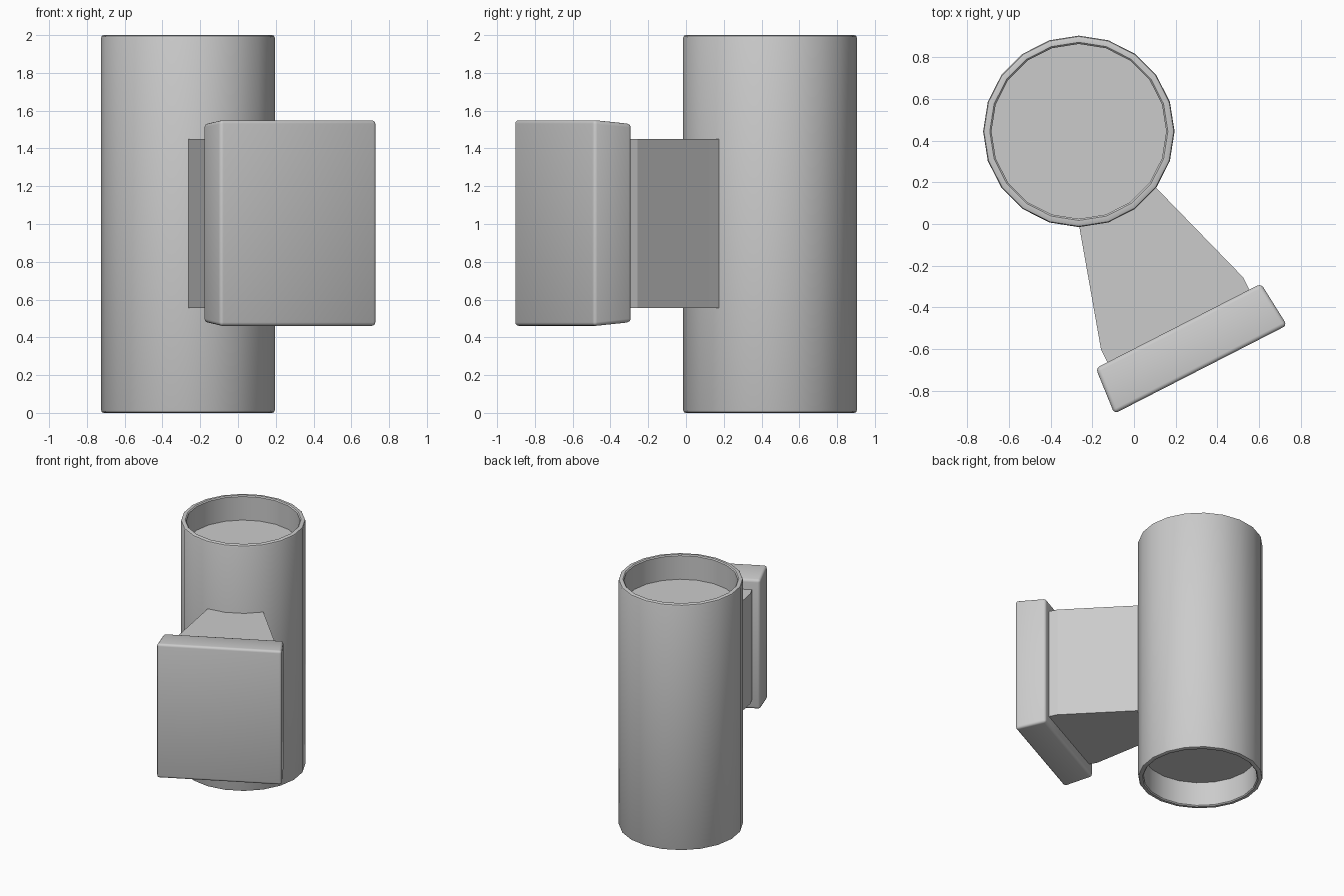
import bpy, bmesh, math

if "Cube" in bpy.data.objects:
    bpy.data.objects.remove(bpy.data.objects["Cube"])

AXIS = (-0.265, 0.445)          # cylinder centre in plan
TURN = math.radians(27.1)       # heading of the side arm


def add_object(name, bm, turn=0.0, smooth=30):
    bmesh.ops.recalc_face_normals(bm, faces=bm.faces)
    mesh = bpy.data.meshes.new(name)
    bm.to_mesh(mesh)
    bm.free()
    ob = bpy.data.objects.new(name, mesh)
    bpy.context.collection.objects.link(ob)
    ob.location = (AXIS[0], AXIS[1], 0)
    ob.rotation_euler.z = turn
    bpy.ops.object.select_all(action='DESELECT')
    ob.select_set(True)
    bpy.context.view_layer.objects.active = ob
    bpy.ops.object.shade_smooth_by_angle(angle=math.radians(smooth))
    return ob


def loft(bm, rings):
    """Skin a stack of equal-length rings and cap both ends."""
    loops = [[bm.verts.new(p) for p in ring] for ring in rings]
    n = len(loops[0])
    for a, b in zip(loops, loops[1:]):
        for i in range(n):
            j = (i + 1) % n
            bm.faces.new((a[i], a[j], b[j], b[i]))
    bm.faces.new(loops[0][::-1])
    bm.faces.new(loops[-1])


# Upright cylinder with a recessed, rimmed opening at each end
SIDES = 20
profile = [(0.42, 0.2), (0.42, 0.008), (0.428, 0.0), (0.446, 0.0),
           (0.456, 0.004), (0.46, 0.014)]
profile += [(r, 2 - z) for r, z in reversed(profile)]
bm = bmesh.new()
loft(bm, [[(r * math.cos(2 * math.pi * i / SIDES),
            r * math.sin(2 * math.pi * i / SIDES), z)
           for i in range(SIDES)] for r, z in profile])
add_object("upright_cylinder", bm)

# Flared neck, a straight prism from the cylinder to the block
half = [(0.19, -0.35), (0.207, -0.41), (0.383, -0.983), (0.383, -1.08)]
outline = half + [(-x, y) for x, y in reversed(half)]
bm = bmesh.new()
loft(bm, [[(x, y, z) for x, y in outline] for z in (0.555, 1.45)])
add_object("flared_neck", bm, TURN, 10)


# End block, slightly larger at its outer face, with rounded edges
def rect(w, h, y):
    return [(-w, y, 1.005 - h), (w, y, 1.005 - h),
            (w, y, 1.005 + h), (-w, y, 1.005 + h)]


bm = bmesh.new()
loft(bm, [rect(0.446, 0.525, -1.05), rect(0.466, 0.546, -1.285)])
bmesh.ops.bevel(bm, geom=bm.edges[:], offset=0.02, segments=3,
                profile=0.5, affect='EDGES')
add_object("end_block", bm, TURN, 35)
